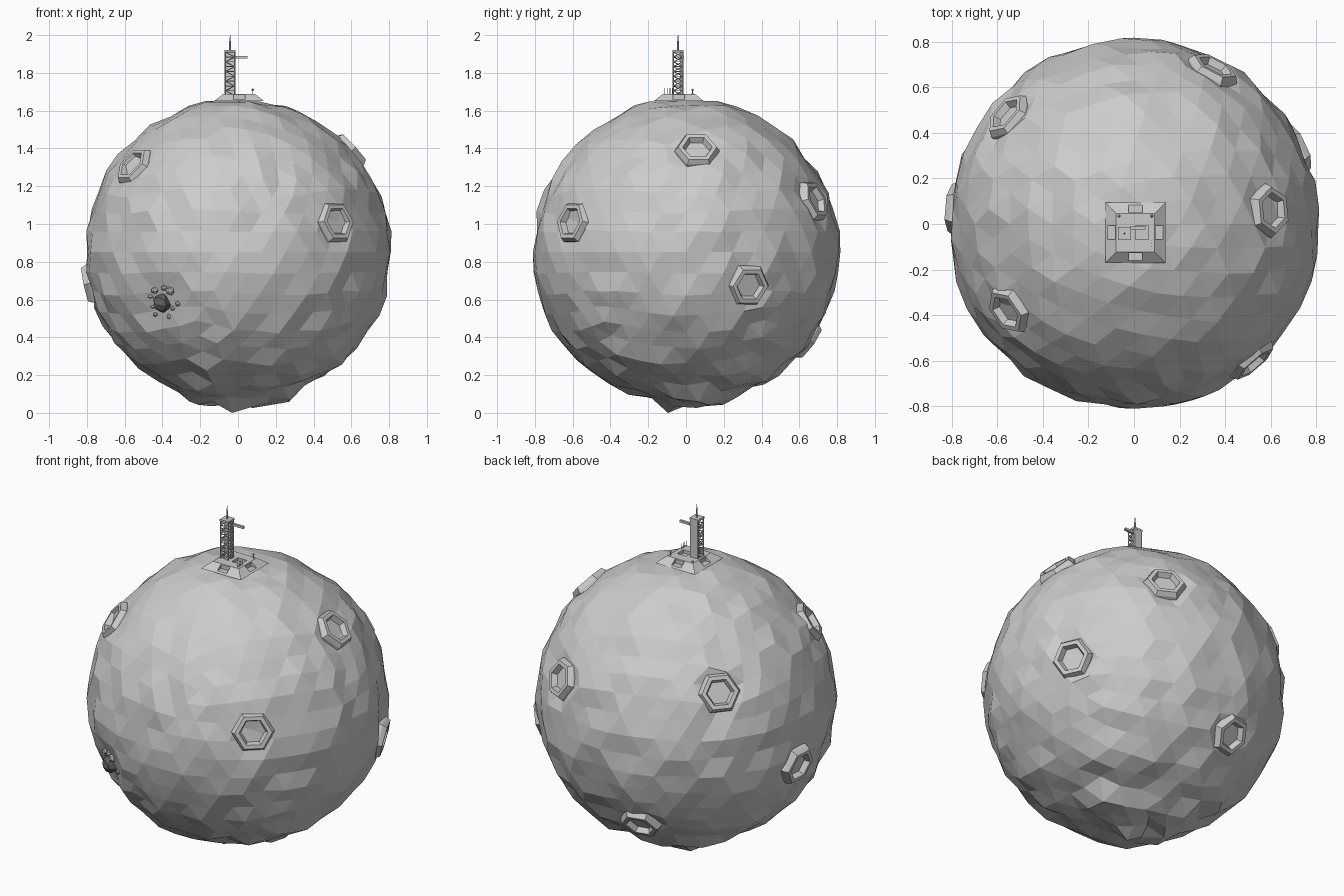
import bpy, bmesh, math, random
from mathutils import Vector, Matrix

if "Cube" in bpy.data.objects:
    bpy.data.objects.remove(bpy.data.objects["Cube"])

random.seed(11)
C = Vector((0, 0, 0.851))
R = 0.811


def finish(bm, name):
    bmesh.ops.recalc_face_normals(bm, faces=bm.faces)
    me = bpy.data.meshes.new(name)
    bm.to_mesh(me)
    bm.free()
    ob = bpy.data.objects.new(name, me)
    bpy.context.collection.objects.link(ob)
    return ob


def box(bm, x0, x1, y0, y1, z0, z1):
    m = Matrix.Translation(((x0 + x1) / 2, (y0 + y1) / 2, (z0 + z1) / 2)) \
        @ Matrix.Diagonal((x1 - x0, y1 - y0, z1 - z0, 1))
    bmesh.ops.create_cube(bm, size=1, matrix=m)


def rod(bm, a, b, r, r2=None, seg=6):
    a, b = Vector(a), Vector(b)
    d = b - a
    m = Matrix.Translation((a + b) / 2) @ d.to_track_quat('Z', 'Y').to_matrix().to_4x4()
    bmesh.ops.create_cone(bm, cap_ends=True, segments=seg, radius1=r,
                          radius2=r if r2 is None else r2, depth=d.length, matrix=m)


def frame(p):
    """Axes on the ball surface: x level, z pointing outward."""
    n = (Vector(p) - C).normalized()
    x = Vector((0, 0, 1)).cross(n).normalized()
    m = Matrix((x, n.cross(x), n)).transposed().to_4x4()
    return n, Matrix.Translation(C) @ m


craters = [(-0.585, -0.40, 1.335), (0.52, -0.60, 1.01), (0.605, 0.06, 1.40),
           (0.355, 0.69, 1.13), (-0.56, 0.48, 1.21), (-0.80, 0.07, 0.68),
           (-0.15, 0.65, 0.37), (0.73, 0.34, 0.67)]
impact = (-0.415, -0.645, 0.575)

# Faceted planetoid: gentle noise above, rugged towards the bottom
bm = bmesh.new()
bmesh.ops.create_icosphere(bm, subdivisions=4, radius=1)
dirs = [frame(p)[0] for p in craters]
hit = frame(impact)[0]
for v in bm.verts:
    n = v.co.normalized()
    low = min(1, max(0, (-n.z - 0.6) / 0.25))
    r = R + random.uniform(-0.014, 0.014) * (1 - low) + random.uniform(-0.04, 0.034) * low
    for d in dirs:
        if (n - d).length < 0.1:
            r = 0.787
    if (n - hit).length < 0.17:
        r = 0.785
    v.co = C + n * r
    v.co.z = max(v.co.z, 0.008)
    if n.z > 0.97:          # levelled ground under the pad
        v.co.z = min(v.co.z, 1.652)
min(bm.verts, key=lambda v: v.co.z).co.z = 0
finish(bm, "planetoid")

# Six-sided crater rims with a sunken floor
profile = [(0.121, 0.775), (0.118, 0.804), (0.103, 0.830), (0.079, 0.830), (0.066, 0.799)]
for i, p in enumerate(craters):
    bm = bmesh.new()
    m = frame(p)[1]
    rings = []
    for r, h in profile:
        rings.append([bm.verts.new(m @ Vector((r * math.cos(k * math.pi / 3),
                                               r * math.sin(k * math.pi / 3), h)))
                      for k in range(6)])
    for a, b in zip(rings, rings[1:]):
        for k in range(6):
            bm.faces.new((a[k], a[(k + 1) % 6], b[(k + 1) % 6], b[k]))
    bm.faces.new(rings[-1])
    bm.faces.new(rings[0][::-1])
    finish(bm, "crater_rim_%d" % (i + 1))

# Impact boulder and scattered debris
dark = bpy.data.materials.new("dark_rock")
dark.diffuse_color = (0.12, 0.12, 0.12, 1)
dark.use_nodes = True
dark.node_tree.nodes["Principled BSDF"].inputs["Base Color"].default_value = dark.diffuse_color
m = frame(impact)[1]
bm = bmesh.new()
bmesh.ops.create_icosphere(bm, subdivisions=2, radius=0.048,
                           matrix=m @ Matrix.Translation((0, 0, 0.79)))
for v in bm.verts:
    v.co += Vector([random.uniform(-0.007, 0.007) for _ in range(3)])
finish(bm, "impact_boulder").data.materials.append(dark)
bm = bmesh.new()
for k in range(9):
    a = k * 2 * math.pi / 9 + random.uniform(-0.25, 0.25)
    d = random.uniform(0.065, 0.1)
    s = random.uniform(0.013, 0.025)
    bmesh.ops.create_icosphere(bm, subdivisions=1, radius=s, matrix=m
                               @ Matrix.Translation((d * math.cos(a), d * math.sin(a), 0.787))
                               @ Matrix.Diagonal((1, random.uniform(0.6, 1.1), 0.8, 1)))
finish(bm, "impact_debris")

# Launch pad: sloped base with a duct cut in each side and a square pit on top
px, py = 0.006, -0.038
bm = bmesh.new()
bmesh.ops.create_cone(bm, cap_ends=True, segments=4, radius1=0.132 * math.sqrt(2),
                      radius2=0.085 * math.sqrt(2), depth=0.037,
                      matrix=Matrix.Translation((px, py, 1.6695))
                      @ Matrix.Rotation(math.pi / 4, 4, 'Z'))
pad = finish(bm, "launch_pad")
bm = bmesh.new()
for k in range(4):
    bmesh.ops.create_cube(bm, size=1, matrix=Matrix.Translation((px, py, 0))
                          @ Matrix.Rotation(k * math.pi / 2, 4, 'Z')
                          @ Matrix.Translation((0.12, 0, 1.672))
                          @ Matrix.Diagonal((0.07, 0.062, 0.026, 1)))
box(bm, 0.006, 0.064, -0.068, -0.008, 1.668, 1.72)
cutter = finish(bm, "pad_cutter")
cutter.hide_render = True
cutter.hide_viewport = True
mod = pad.modifiers.new("ducts", 'BOOLEAN')
mod.operation = 'DIFFERENCE'
mod.solver = 'EXACT'
mod.object = cutter

# Lattice tower: corner posts, rungs and diagonals, solid rear panel
tx, ty, h = -0.042, -0.042, 0.025
z0, z1, n = 1.68, 1.91, 9
bm = bmesh.new()
step = (z1 - z0) / n
corners = [(tx - h, ty + h), (tx - h, ty - h), (tx + h, ty - h), (tx + h, ty + h)]
for x, y in corners:
    rod(bm, (x, y, z0), (x, y, z1), 0.004, seg=4)
for a, b in zip(corners, corners[1:]):
    for k in range(n):
        za, zb = z0 + k * step, z0 + (k + 1) * step
        rod(bm, (*a, zb), (*b, zb), 0.0025, seg=4)
        s, e = (a, b) if k % 2 else (b, a)
        rod(bm, (*s, za), (*e, zb), 0.0025, seg=4)
finish(bm, "tower_lattice")
bm = bmesh.new()
box(bm, tx - h, tx + h, ty + 0.010, ty + h + 0.003, z0, z1)
finish(bm, "tower_panel")
bm = bmesh.new()
box(bm, tx - 0.029, tx + 0.029, ty - 0.029, ty + 0.029, z1, z1 + 0.011)
finish(bm, "tower_cap")

# Antenna and service arm
bm = bmesh.new()
rod(bm, (tx, ty, 1.92), (tx, ty, 1.97), 0.005)
rod(bm, (tx, ty, 1.97), (tx, ty, 2.0), 0.003, 0.0015)
finish(bm, "antenna")
bm = bmesh.new()
box(bm, tx + h, 0.05, -0.024, -0.01, 1.877, 1.89)
finish(bm, "service_arm")

# Railing posts and lamps on the pad
bm = bmesh.new()
for k in range(4):
    rod(bm, (0.078, -0.113 + k * 0.014, 1.68), (0.078, -0.113 + k * 0.014, 1.72), 0.002, seg=4)
finish(bm, "railing_posts")
bm = bmesh.new()
for x, top in ((0.078, 1.71), (-0.066, 1.69)):
    rod(bm, (x, 0.035, 1.675), (x, 0.035, top), 0.0025, seg=5)
    bmesh.ops.create_icosphere(bm, subdivisions=1, radius=0.007,
                               matrix=Matrix.Translation((x, 0.035, top)))
finish(bm, "pad_lamps")
